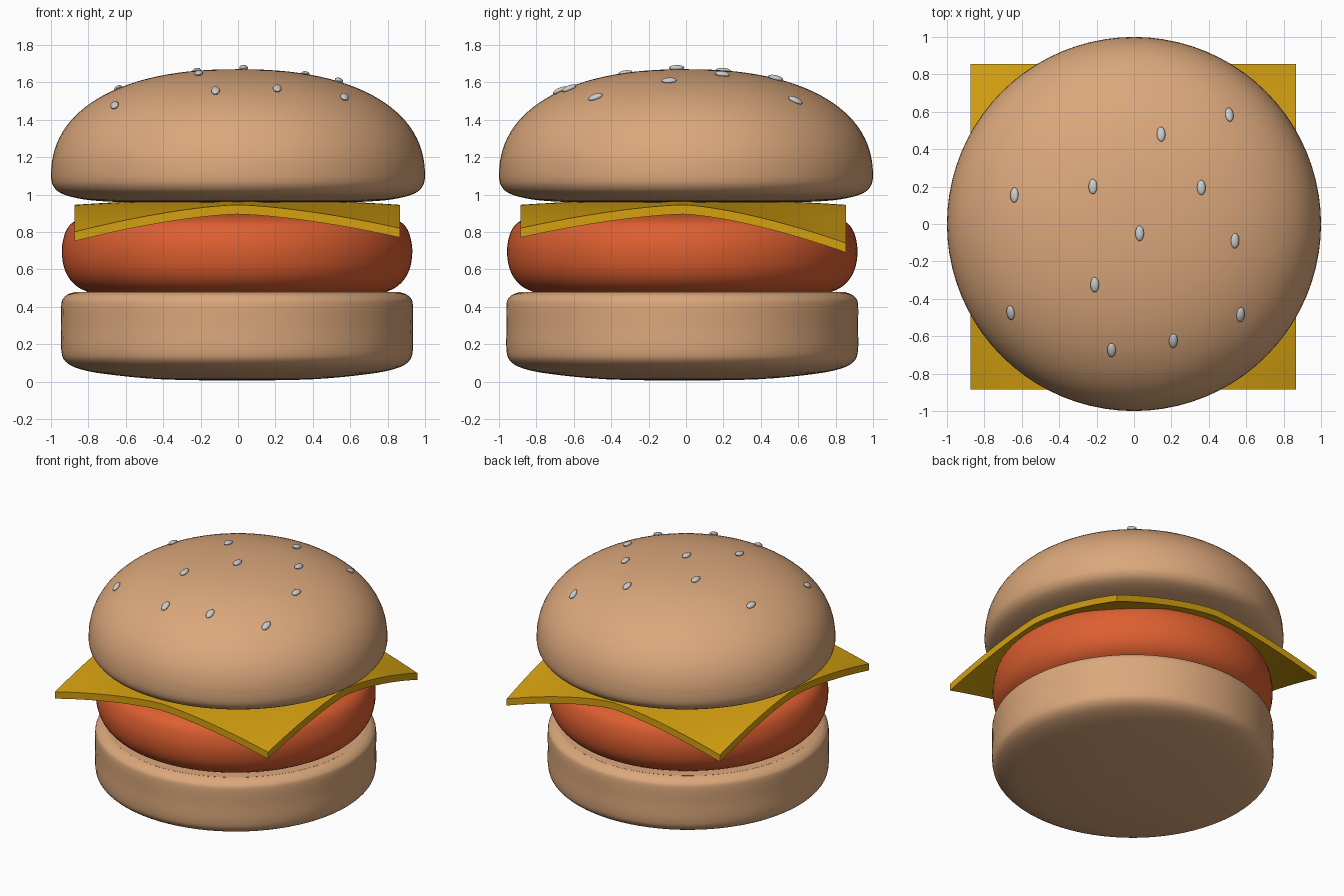
import bpy, bmesh
from math import pi, radians
from mathutils import Vector

if "Cube" in bpy.data.objects:
    bpy.data.objects.remove(bpy.data.objects["Cube"])


def material(name, color):
    m = bpy.data.materials.new(name)
    m.diffuse_color = (*color, 1)
    m.use_nodes = True
    m.node_tree.nodes["Principled BSDF"].inputs["Base Color"].default_value = m.diffuse_color
    return m


BUN = material("bread", (0.71, 0.39, 0.20))
MEAT = material("meat", (0.73, 0.115, 0.03))
CHEESE = material("cheese_yellow", (0.66, 0.35, 0.005))


def finish(bm, name, mat, loc):
    bmesh.ops.recalc_face_normals(bm, faces=bm.faces)
    me = bpy.data.meshes.new(name)
    bm.to_mesh(me)
    bm.free()
    ob = bpy.data.objects.new(name, me)
    bpy.context.collection.objects.link(ob)
    ob.location = loc
    if mat:
        me.materials.append(mat)
    bpy.ops.object.select_all(action='DESELECT')
    ob.select_set(True)
    bpy.context.view_layer.objects.active = ob
    bpy.ops.object.shade_smooth_by_angle(angle=radians(35))
    return ob


def smooth_curve(pts, n=4):
    """Catmull-Rom curve through the (radius, z) points."""
    p = [Vector(q) for q in pts]
    p = [p[0]] + p + [p[-1]]
    out = []
    for i in range(1, len(p) - 2):
        a, b, c, d = p[i - 1:i + 3]
        for k in range(n):
            t = k / n
            out.append(0.5 * (2 * b + (c - a) * t + (2 * a - 5 * b + 4 * c - d) * t * t
                              + (3 * b - a - 3 * c + d) * t ** 3))
    return out + [p[-1]]


def lathe(name, profile, mat, loc=(0, 0, 0), steps=80):
    bm = bmesh.new()
    vs = [bm.verts.new((max(r, 0), 0, z)) for r, z in profile]
    es = [bm.edges.new(pair) for pair in zip(vs, vs[1:])]
    bmesh.ops.spin(bm, geom=vs + es, cent=(0, 0, 0), axis=(0, 0, 1),
                   angle=2 * pi, steps=steps, use_merge=True)
    bmesh.ops.remove_doubles(bm, verts=bm.verts, dist=1e-4)
    return finish(bm, name, mat, loc)


# Bottom bun
lathe("bottom_bun", smooth_curve([
    (0, 0.005), (0.4, 0.012), (0.7, 0.04), (0.85, 0.07), (0.92, 0.11), (0.94, 0.17),
    (0.94, 0.29), (0.94, 0.41), (0.925, 0.45), (0.88, 0.475), (0.78, 0.48), (0, 0.48)]),
    BUN, (-0.005, -0.02, 0))

# Patty
lathe("patty", smooth_curve([
    (0, 0.47), (0.7, 0.47), (0.81, 0.485), (0.88, 0.53), (0.922, 0.60), (0.937, 0.69),
    (0.927, 0.77), (0.90, 0.83), (0.85, 0.865), (0.75, 0.89), (0.5, 0.91), (0, 0.92)]),
    MEAT, (-0.005, -0.02, 0))

# Cheese slice: square sheet with drooping corners
bm = bmesh.new()
bmesh.ops.create_grid(bm, x_segments=32, y_segments=32, size=1)
for v in bm.verts:
    x, y = v.co.x, v.co.y
    if y < 0:
        droop = 0.115 if x < 0 else 0.095
    else:
        droop = 0.125 if x < 0 else 0.175
    v.co = (0.87 * x, 0.87 * y,
            0.975 - 0.03 * (x * x + y * y) - droop * abs(x * y) ** 1.4)
ext = bmesh.ops.extrude_face_region(bm, geom=bm.faces[:], use_keep_orig=True)
low = [g for g in ext["geom"] if isinstance(g, bmesh.types.BMVert)]
bmesh.ops.translate(bm, verts=low, vec=(0, 0, -0.05))
finish(bm, "cheese_slice", CHEESE, (-0.005, -0.015, 0))

# Top bun: rounded underside and a full dome
POWER, RIM, RISE = 2.3, 1.09, 0.58


def dome(r):
    return RIM + RISE * max(0, 1 - r ** POWER) ** (1 / POWER)


under = smooth_curve([(0, 0.955), (0.5, 0.957), (0.75, 0.966), (0.88, 0.985),
                      (0.955, 1.012), (0.99, 1.05), (1.0, RIM)])
radii = [1 - (1 - k / 28) ** 2 for k in range(28)]
lathe("top_bun", under + [Vector((r, dome(r))) for r in
                          [0.9985, 0.995] + radii[::-1] if r < 1], BUN)

# Sesame seeds lying on the dome
SEEDS = [(-.64, .155), (-.22, .2), (.145, .48), (.51, .585), (.36, .195), (.03, -.05),
         (.54, -.09), (-.21, -.325), (-.66, -.475), (.57, -.485), (.21, -.625), (-.12, -.675)]
for i, (x, y) in enumerate(SEEDS):
    r = Vector((x, y)).length
    slope = (dome(r - 0.01) - dome(r + 0.01)) / 0.02
    normal = Vector((x / r * slope, y / r * slope, 1)).normalized()
    bm = bmesh.new()
    bmesh.ops.create_uvsphere(bm, u_segments=16, v_segments=10, radius=1)
    bmesh.ops.scale(bm, verts=bm.verts, vec=(0.023, 0.041, 0.015))
    seed = finish(bm, f"seed_{i + 1}", None, (x, y, dome(r) + 0.008))
    seed.rotation_mode = 'QUATERNION'
    seed.rotation_quaternion = Vector((0, 0, 1)).rotation_difference(normal)
